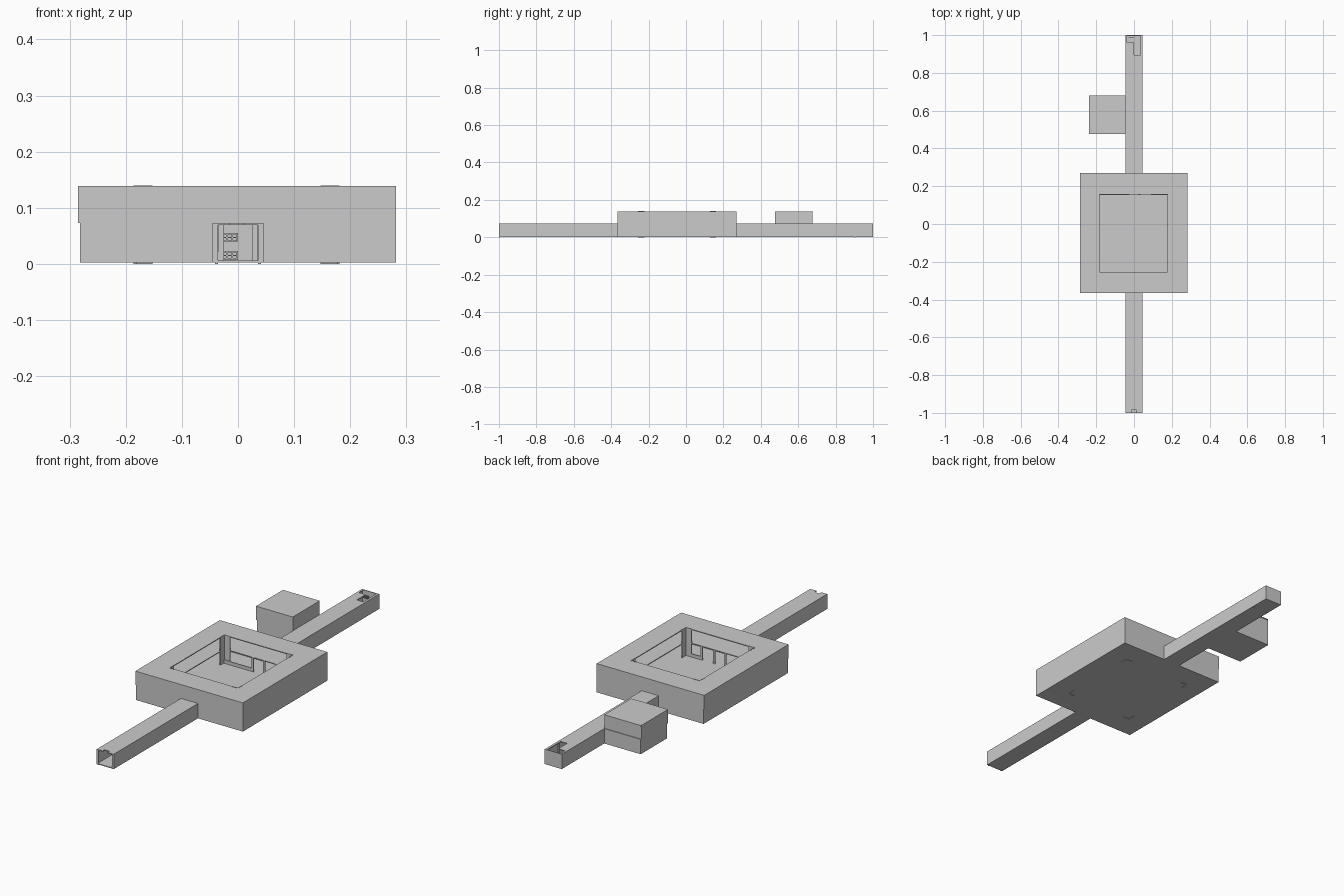
import bpy, bmesh

if "Cube" in bpy.data.objects:
    bpy.data.objects.remove(bpy.data.objects["Cube"])

T = 0.004            # wall thickness
Z0, ZM, ZT = 0.004, 0.075, 0.142   # floor, storey split, roof


def part(name, boxes):
    """One object from a list of boxes (x0, x1, y0, y1, z0, z1)."""
    bm = bmesh.new()
    for x0, x1, y0, y1, z0, z1 in boxes:
        vs = bmesh.ops.create_cube(bm, size=1)["verts"]
        for v in vs:
            v.co.x = x1 if v.co.x > 0 else x0
            v.co.y = y1 if v.co.y > 0 else y0
            v.co.z = z1 if v.co.z > 0 else z0
    me = bpy.data.meshes.new(name)
    bm.to_mesh(me)
    bm.free()
    ob = bpy.data.objects.new(name, me)
    bpy.context.collection.objects.link(ob)
    return ob


def ring(x0, x1, y0, y1, a0, a1, b0, b1, z0, z1):
    """Boxes of a rectangle x,y with a rectangular hole a,b."""
    return [(x0, x1, y0, b0, z0, z1), (x0, x1, b1, y1, z0, z1),
            (x0, a0, b0, b1, z0, z1), (a1, x1, b0, b1, z0, z1)]


def walls(x0, x1, y0, y1, z0, z1):
    return ring(x0, x1, y0, y1, x0 + T, x1 - T, y0 + T, y1 - T, z0, z1)


# Main hall
HX, HY0, HY1 = 0.282, -0.366, 0.27
A0, A1, B0, B1 = -0.182, 0.177, -0.253, 0.157   # light well
CX = 0.045                                      # corridor half width

part("hall_floor", [(-HX, HX, HY0, HY1, Z0, Z0 + T)])
lower = []
for y0, y1 in ((HY0, HY0 + T), (HY1 - T, HY1)):
    lower += [(-HX, -CX, y0, y1, Z0, ZM), (CX, HX, y0, y1, Z0, ZM)]
for x0, x1 in ((-HX, -HX + T), (HX - T, HX)):
    lower.append((x0, x1, HY0, HY1, Z0, ZM))
part("hall_lower_walls", lower)
part("hall_upper_walls", walls(-HX - 0.003, HX, HY0, HY1, ZM, ZT - 0.001))
part("hall_gallery_floor", ring(-HX, HX, HY0, HY1, A0, A1, B0, B1, ZM - T, ZM))
part("hall_roof", ring(-HX, HX, HY0, HY1, A0, A1, B0, B1, ZT - T - 0.001, ZT - 0.001))

# L-shaped posts at the light well corners
posts = []
L = 0.03
for x, sx in ((A0, 1), (A1, -1)):
    for y, sy in ((B0, 1), (B1, -1)):
        xs, ys = sorted((x, x + sx * L)), sorted((y, y + sy * L))
        xt, yt = sorted((x - sx * T, x)), sorted((y - sy * T, y))
        posts += [(*xs, *yt, 0.002, ZT), (*xt, *ys, 0.002, ZT)]
part("light_well_posts", posts)

# Door posts and low walls under the gallery
frames = []
for y in (B0, B1):
    for x in (-0.035, 0.025, 0.09):
        frames.append((x, x + 0.01, y - T, y, Z0, ZM))
    frames += [(A0, -0.035, y - T, y, Z0, 0.024), (0.1, A1, y - T, y, Z0, 0.024)]
part("gallery_supports", frames)

# Corridors: open square tubes front and back
RY, RB = 0.48, 0.68    # side room span along y
SX = -0.237            # side room outer face
D0, D1 = 0.555, 0.605  # side room doorway
FY = -1.0
part("front_corridor", [
    (-CX, CX, FY, HY0, Z0, Z0 + T),
    (-CX, -CX + T, FY, HY0, Z0, ZM), (CX - T, CX, FY, HY0, Z0, ZM),
    (-CX, CX, FY + 0.015, HY0, ZM - T, ZM),
    (-CX, -0.014, FY, FY + 0.015, ZM - T, ZM),
    (0.012, CX, FY, FY + 0.015, ZM - T, ZM)])

part("back_corridor", [
    (-CX, CX, HY1, 1.0, Z0, Z0 + T),
    (CX - T, CX, HY1, 1.0, Z0, ZM),
    (-CX, -CX + T, HY1, D0, Z0, ZM), (-CX, -CX + T, D1, 1.0, Z0, ZM),
    (-CX, -CX + T, D0, D1, 0.06, ZM),
    (-CX, CX, 1.0 - T, 1.0, Z0, ZM),
    # roof with an L-shaped hatch
    (-CX, CX, HY1, 0.895, ZM - T, ZM),
    (-CX, 0.0, 0.895, 0.962, ZM - T, ZM),
    (0.034, CX, 0.895, 1.0, ZM - T, ZM),
    (-CX, -0.036, 0.962, 1.0, ZM - T, ZM)])

# Corridor mouth frames
mouth = []
for y in (FY, 0.9):
    for s in (-1, 1):
        x0, x1 = sorted((s * 0.036, s * (CX - T)))
        mouth.append((x0, x1, y, y + 0.006, 0.002, ZM - T))
part("corridor_frames", mouth)

# Lattice panels at the closed end
bars = []
for z in (0.01, 0.042):
    for i in range(4):
        x = -0.03 + i * 0.009
        bars.append((x, x + 0.003, 0.985, 0.988, z, z + 0.015))
    for i in range(3):
        bars.append((-0.03, 0.0, 0.985, 0.988, z + i * 0.006, z + i * 0.006 + 0.002))
part("end_lattice", bars)

# Two-storey side room
part("side_room_floor", [(SX, -CX, RY, RB, Z0, Z0 + T)])
part("side_room_lower_walls", [
    (SX, SX + T, RY, RB, Z0, ZM),
    (SX, -CX, RY, RY + T, Z0, ZM), (SX, -CX, RB - T, RB, Z0, ZM)])
part("side_room_upper_walls", walls(SX - 0.002, -CX, RY - 0.003, RB - 0.003, ZM, ZT - 0.001))
part("side_room_roof", [(SX, -CX, RY, RB, ZT - T - 0.001, ZT - 0.001)])

# Slight drop so the lowest edges rest on the ground
for ob in bpy.data.objects:
    ob.location.z = -0.002
